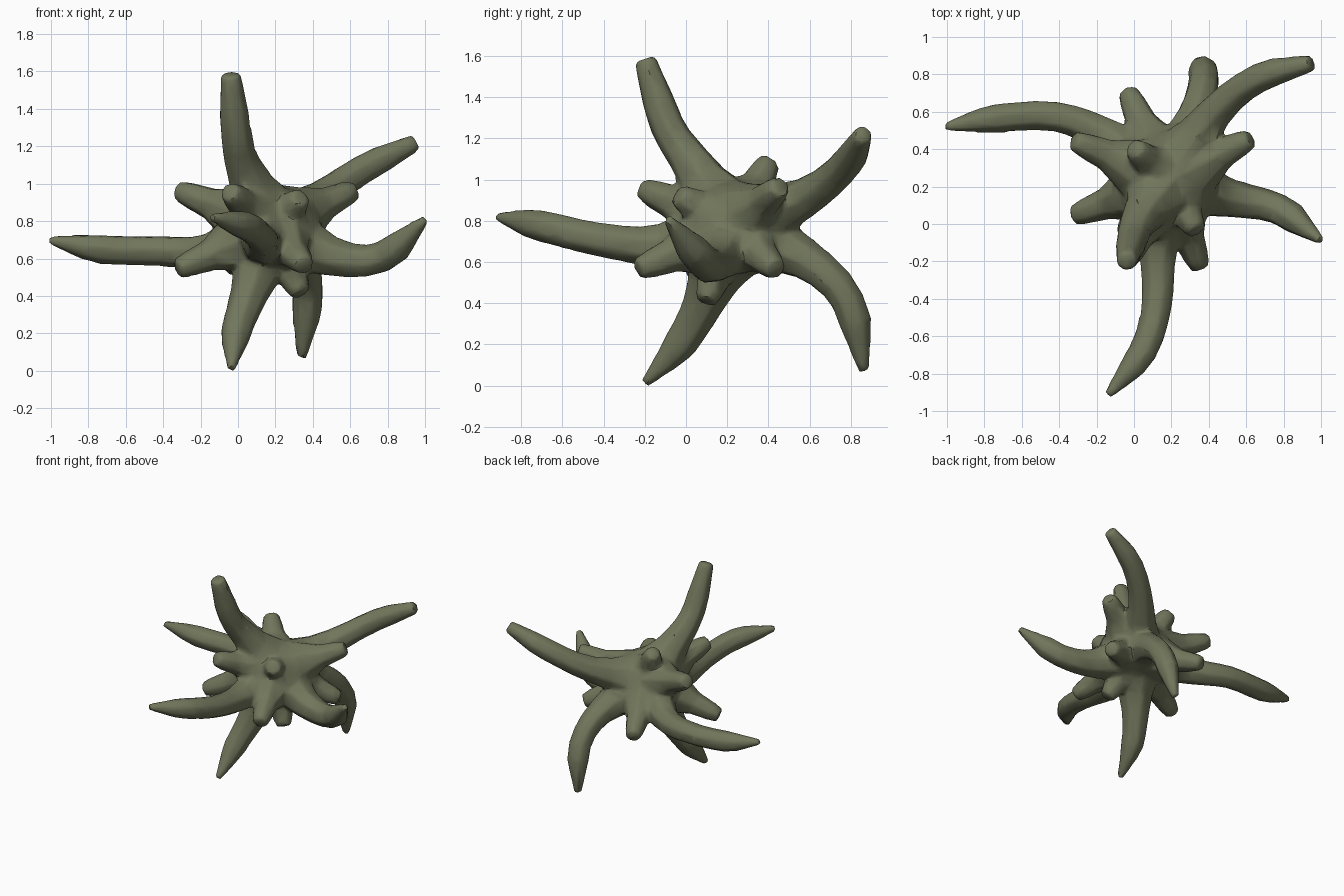
import bpy, bmesh, math
from mathutils import Vector, Matrix

if "Cube" in bpy.data.objects:
    bpy.data.objects.remove(bpy.data.objects["Cube"])

CENTER = Vector((0.18, 0.23, 0.75))
SIDES = 7

skin = bpy.data.materials.new("olive_green")
skin.diffuse_color = (0.165, 0.18, 0.105, 1)
skin.use_nodes = True
skin.node_tree.nodes["Principled BSDF"].inputs["Base Color"].default_value = skin.diffuse_color

bm = bmesh.new()


def tube(pos, radii):
    """Closed tube through the given positions."""
    rings, last = [], len(pos) - 1
    side = (pos[1] - pos[0]).orthogonal().normalized()
    for i, p in enumerate(pos):
        t = (pos[min(i + 1, last)] - pos[max(i - 1, 0)]).normalized()
        side = (side - t * side.dot(t)).normalized()
        up = t.cross(side)
        angles = [2 * math.pi * k / SIDES for k in range(SIDES)]
        rings.append([bm.verts.new(p + (side * math.cos(a) + up * math.sin(a)) * radii[i]) for a in angles])
    for a, b in zip(rings, rings[1:]):
        for k in range(SIDES):
            n = (k + 1) % SIDES
            bm.faces.new((a[k], a[n], b[n], b[k]))
    bm.faces.new(rings[0][::-1])
    bm.faces.new(rings[-1])


def limb(tip_scale, *points, steps=3):
    """Long limb curving out of the core, flared at the root and tapered at the tip."""
    p = [CENTER] + [Vector(q) for q in points]
    p = [p[0] * 2 - p[1]] + p + [p[-1] * 2 - p[-2]]
    path = []
    for i in range(1, len(p) - 2):
        a, b, c, d = p[i - 1:i + 3]
        for k in range(steps):
            t = k / steps
            path.append(0.5 * (2 * b + (c - a) * t + (2 * a - 5 * b + 4 * c - d) * t ** 2
                               + (3 * b - a - 3 * c + d) * t ** 3))
    path.append(p[-2])
    path = path[1:]
    end, radii = path[-1], []
    for q in path:
        flare = 0.08 + 0.25 * math.exp(-(q - CENTER).length / 0.175)
        taper = tip_scale + (1 - tip_scale) * (q - end).length / 0.24
        radii.append(flare * min(1, taper))
    tube(path, radii)


def knob(x, y, z):
    """Short blunt knob growing out of the core."""
    tip = Vector((x, y, z))
    path = [CENTER.lerp(tip, f) for f in (0.25, 0.48, 0.68, 0.9, 1.03)]
    tube(path, (0.2, 0.14, 0.088, 0.072, 0.055))


# Round core
bmesh.ops.create_icosphere(bm, subdivisions=3, radius=1.0,
                           matrix=Matrix.Translation(CENTER) @ Matrix.Diagonal((0.27, 0.27, 0.235, 1)))

# Long limbs: tip scale, then root, bends and tip
limb(0.7, (0.03, 0.02, 1.08), (-0.01, -0.09, 1.25), (-0.04, -0.2, 1.575))       # upward
limb(0.3, (-0.15, 0.47, 0.63), (-0.42, 0.575, 0.63), (-0.74, 0.565, 0.64),
     (-1.01, 0.52, 0.69))                                                       # left
limb(0.3, (0.5, 0.14, 0.6), (0.77, 0.08, 0.595), (1.0, -0.09, 0.8))             # right
limb(0.3, (0.13, -0.12, 0.67), (0.125, -0.42, 0.7), (0.05, -0.68, 0.76),
     (-0.14, -0.915, 0.81))                                                     # forward
limb(0.6, (0.43, 0.59, 0.91), (0.67, 0.78, 1.07), (0.95, 0.86, 1.21))           # rising, back right
limb(0.3, (0.06, 0.09, 0.4), (-0.01, -0.03, 0.19), (-0.035, -0.2, 0.0))         # downward front
limb(0.35, (0.33, 0.58, 0.6), (0.375, 0.785, 0.4), (0.34, 0.865, 0.06))         # downward back

# Short knobs between the limbs
knob(-0.04, -0.2, 0.94)
knob(0.35, -0.22, 0.56)
knob(-0.31, 0.44, 0.95)
knob(-0.31, 0.05, 0.54)
knob(0.61, 0.45, 0.95)
knob(0.57, 0.43, 0.56)
knob(0.01, 0.4, 1.07)
knob(-0.03, 0.7, 0.55)
knob(0.33, -0.03, 0.91)
knob(0.33, 0.1, 0.41)

bmesh.ops.recalc_face_normals(bm, faces=bm.faces)
mesh = bpy.data.meshes.new("raw_body")
bm.to_mesh(mesh)
bm.free()
body = bpy.data.objects.new("spiked_body", mesh)
bpy.context.collection.objects.link(body)

# Fuse into one skin, soften the joins, then reduce to a low-poly surface
fuse = body.modifiers.new("fuse", 'REMESH')
fuse.mode = 'VOXEL'
fuse.voxel_size = 0.014
soft = body.modifiers.new("soften", 'SMOOTH')
soft.factor = 0.5
soft.iterations = 8
reduce = body.modifiers.new("reduce", 'DECIMATE')
reduce.ratio = 0.08

bpy.context.view_layer.update()
graph = bpy.context.evaluated_depsgraph_get()
final = bpy.data.meshes.new_from_object(body.evaluated_get(graph))
body.modifiers.clear()
body.data = final
final.name = "spiked_body"
bpy.data.meshes.remove(mesh)
final.materials.clear()
final.materials.append(skin)

# Rest the lowest tip on the ground
low = min(v.co.z for v in final.vertices)
final.transform(Matrix.Translation((0, 0, -low)))

bpy.context.view_layer.objects.active = body
body.select_set(True)
bpy.ops.object.shade_smooth_by_angle(angle=math.radians(40))
